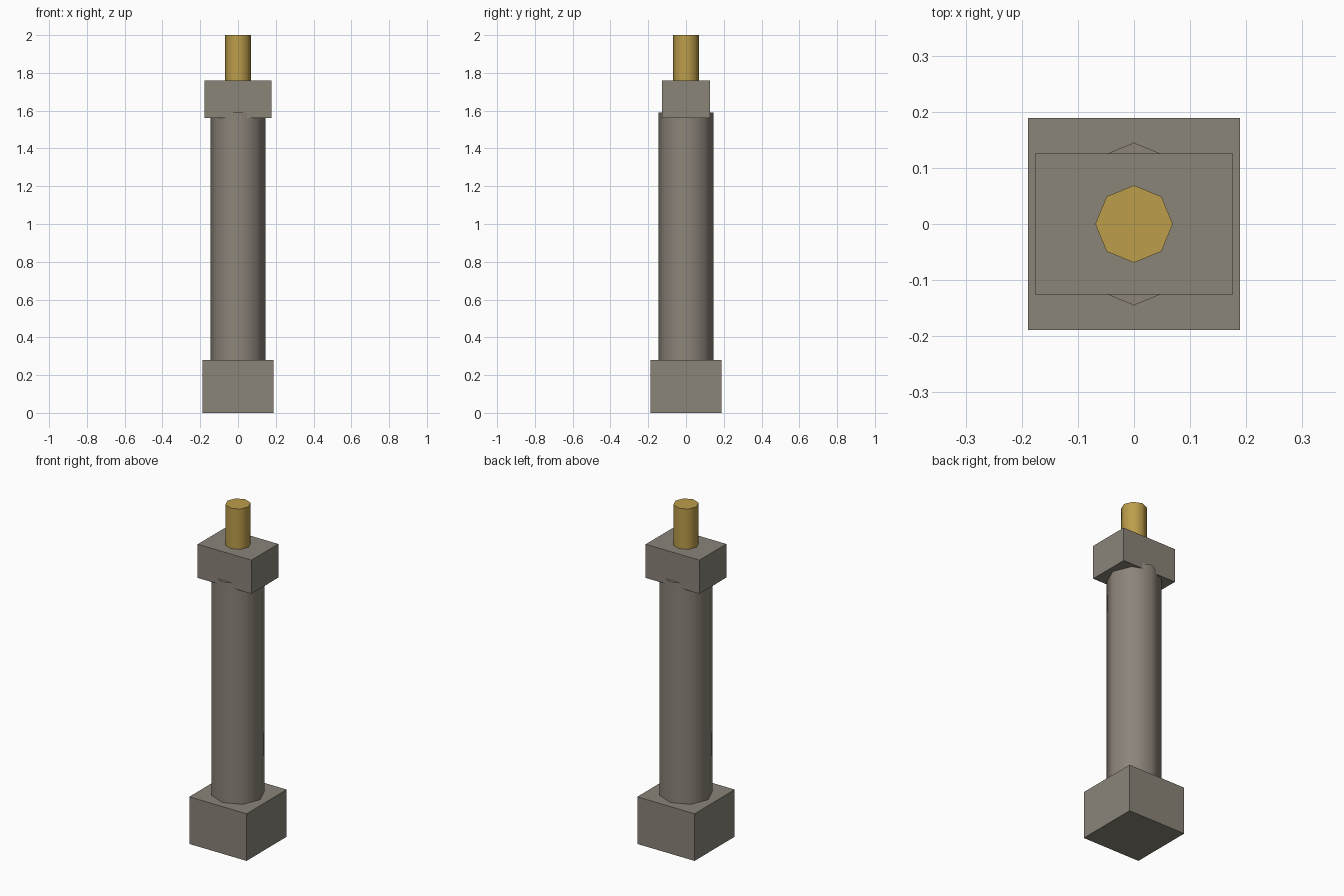
import bpy, math

if "Cube" in bpy.data.objects:
    bpy.data.objects.remove(bpy.data.objects["Cube"])


def material(name, srgb):
    m = bpy.data.materials.new(name)
    lin = [((c / 255 + 0.055) / 1.055) ** 2.4 for c in srgb]
    m.diffuse_color = (*lin, 1)
    m.use_nodes = True
    m.node_tree.nodes["Principled BSDF"].inputs["Base Color"].default_value = m.diffuse_color
    return m


stone = material("grey stone", (138, 133, 121))
shaft = material("warm grey", (140, 132, 121))
brass = material("brass", (188, 157, 75))


def box(name, sx, sy, z0, z1, mat):
    bpy.ops.mesh.primitive_cube_add(size=1, location=(0, 0, (z0 + z1) / 2))
    ob = bpy.context.object
    ob.name = name
    ob.scale = (sx, sy, z1 - z0)
    bpy.ops.object.transform_apply(location=False, rotation=False, scale=True)
    ob.data.materials.append(mat)


def octagon(name, r, z0, z1, mat):
    # eight sides with corners on the axes, smooth around the side
    bpy.ops.mesh.primitive_cylinder_add(vertices=8, radius=r, depth=z1 - z0,
                                        location=(0, 0, (z0 + z1) / 2))
    ob = bpy.context.object
    ob.name = name
    ob.data.materials.append(mat)
    bpy.ops.object.shade_smooth_by_angle(angle=math.radians(50))


# Square foot and the cap block
box("base_block", 0.377, 0.377, 0, 0.28, stone)
box("cap_block", 0.353, 0.252, 1.56, 1.76, stone)
# Main column, its corners rising slightly past the cap underside
octagon("column", 0.145, 0.27, 1.59, shaft)
# Rod on top
octagon("top_rod", 0.069, 1.72, 2.0, brass)
